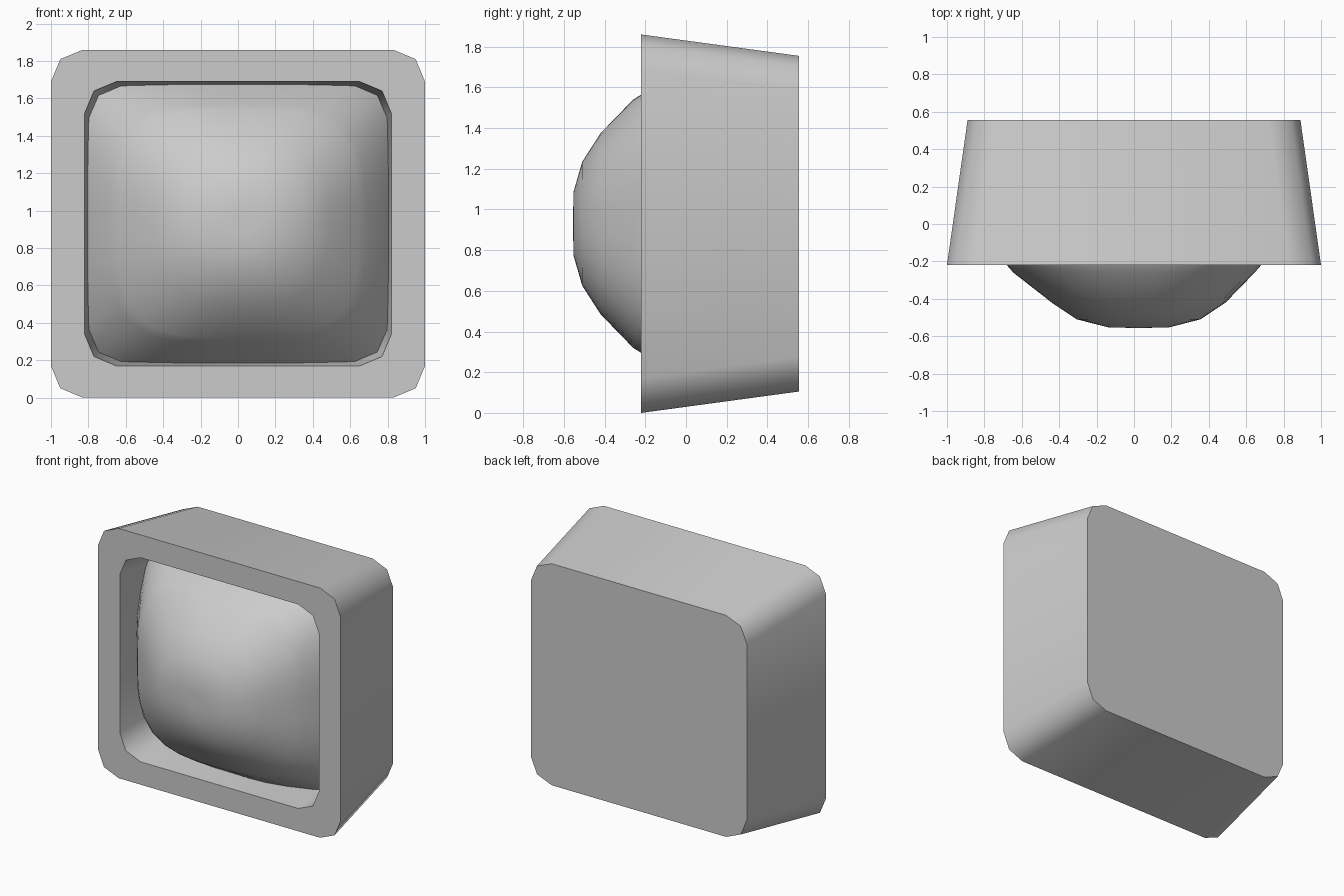
import bpy, bmesh, math

if "Cube" in bpy.data.objects:
    bpy.data.objects.remove(bpy.data.objects["Cube"])

MID = 0.93


def outline(w, h, cuts):
    # rounded rectangle with a two-step corner, mirrored into four quadrants
    quad = [(w - a, h - b) for a, b in cuts]
    pts = []
    for sx, sz in ((1, 1), (-1, 1), (-1, -1), (1, -1)):
        q = quad if sx * sz > 0 else quad[::-1]
        pts += [(sx * x, sz * z) for x, z in q]
    return pts


def loft(name, loops, cap_start, cap_end, angle):
    bm = bmesh.new()
    rings = [[bm.verts.new(p) for p in loop] for loop in loops]
    n = len(rings[0])
    for a, b in zip(rings, rings[1:]):
        for i in range(n):
            j = (i + 1) % n
            bm.faces.new((a[i], a[j], b[j], b[i]))
    if cap_start:
        bm.faces.new(rings[0])
    if cap_end:
        bm.faces.new(rings[-1])
    bmesh.ops.recalc_face_normals(bm, faces=bm.faces)
    me = bpy.data.meshes.new(name)
    bm.to_mesh(me)
    bm.free()
    ob = bpy.data.objects.new(name, me)
    bpy.context.collection.objects.link(ob)
    bpy.ops.object.select_all(action='DESELECT')
    ob.select_set(True)
    bpy.context.view_layer.objects.active = ob
    bpy.ops.object.shade_smooth_by_angle(angle=math.radians(angle))
    return ob


# Tapered housing: back plate, outer wall, front frame, recess wall and floor
CUTS = [(0, 0.17), (0.05, 0.05), (0.17, 0)]
sections = [(0.555, 0.89, 0.825), (-0.22, 1.0, 0.93),
            (-0.22, 0.82, 0.76), (0.15, 0.79, 0.73)]
loft("housing", [[(x, y, MID + z) for x, z in outline(w, h, CUTS)]
                 for y, w, h in sections], True, True, 50)

# Domed cushion: rings go from rounded square at the rim to round at the crown
# (y, half width, half height, squareness, extra depth at corners)
RINGS = [(0.03, 0.84, 0.78, 8, 0.10), (-0.05, 0.80, 0.742, 7, 0.10),
         (-0.22, 0.68, 0.635, 4, 0.03), (-0.26, 0.645, 0.61, 3.5, 0.02),
         (-0.42, 0.465, 0.445, 2.5, 0), (-0.51, 0.33, 0.305, 2.2, 0),
         (-0.552, 0.165, 0.16, 2, 0), (-0.555, 0.06, 0.06, 2, 0)]
SEG = 40
loops = []
for y, w, h, n, deep in RINGS:
    loop = []
    for i in range(SEG):
        a = 2 * math.pi * i / SEG
        c, s = math.cos(a), math.sin(a)
        r = (abs(c) ** n + abs(s) ** n) ** (-1 / n)
        shift = 0.025 if y < -0.3 else 0
        loop.append((w * r * c + shift, y + deep * math.sin(2 * a) ** 4, MID + h * r * s))
    loops.append(loop)
loft("cushion", loops, False, True, 60)
